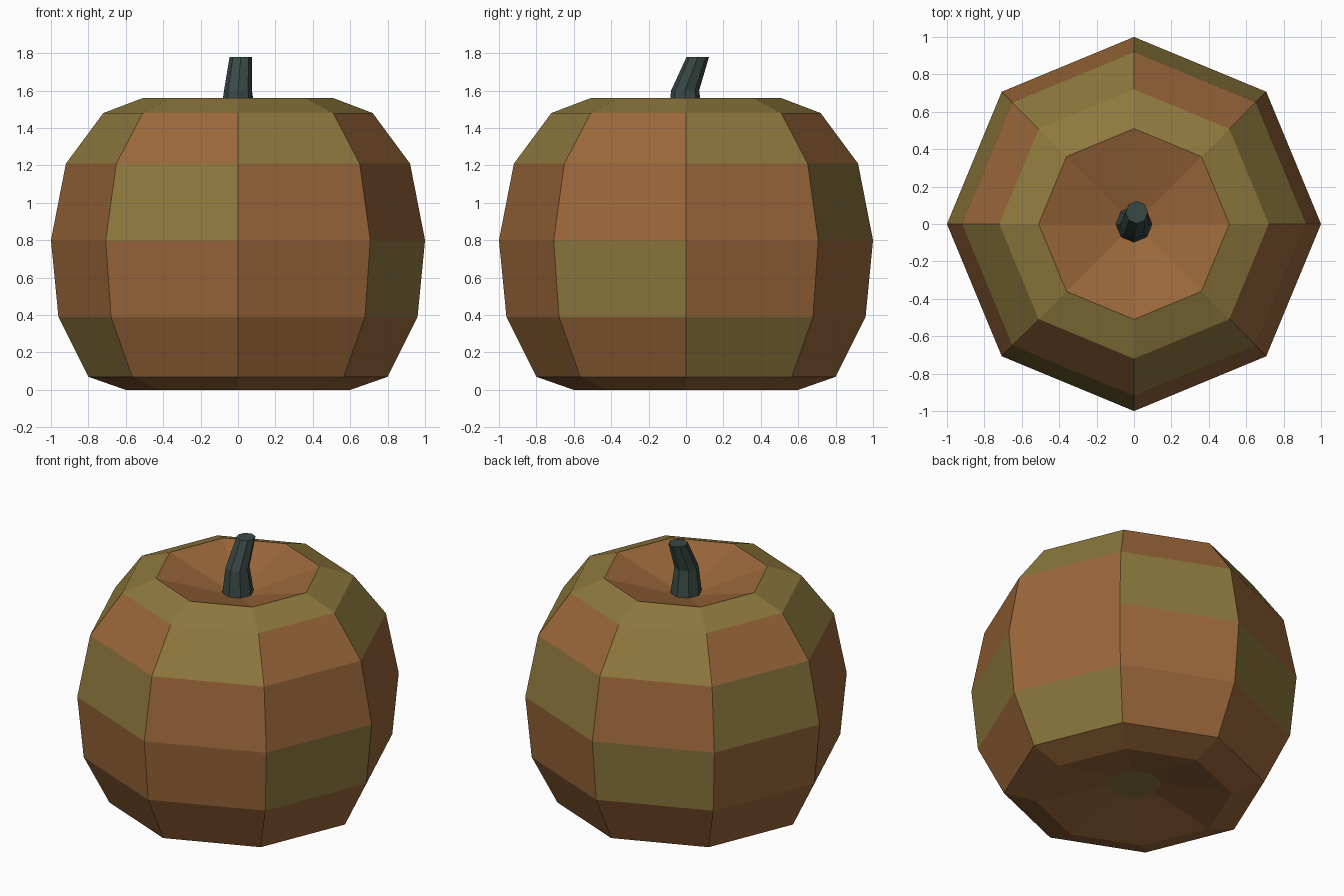
import bpy, bmesh, math

if "Cube" in bpy.data.objects:
    bpy.data.objects.remove(bpy.data.objects["Cube"])

SIDES = 8


def material(name, rgb):
    m = bpy.data.materials.new(name)
    m.diffuse_color = (*rgb, 1)
    m.use_nodes = True
    m.node_tree.nodes["Principled BSDF"].inputs["Base Color"].default_value = m.diffuse_color
    return m


brown = material("warm brown", (0.328, 0.136, 0.042))
olive = material("olive", (0.270, 0.190, 0.047))
stem_green = material("dark stem green", (0.042, 0.066, 0.060))


def lathe(name, rings, mats, pick=lambda row, seg: 0, tip=None, base_mat=0):
    """Skin eight-sided rings (x, y, z, r), bottom to top; cap with a flat base and a flat or pointed top."""
    bm = bmesh.new()
    loops = []
    for x, y, z, r in rings:
        loops.append([bm.verts.new((x + r * math.cos(k * math.tau / SIDES),
                                    y + r * math.sin(k * math.tau / SIDES), z))
                      for k in range(SIDES)])
    for row, (a, b) in enumerate(zip(loops, loops[1:])):
        for k in range(SIDES):
            n = (k + 1) % SIDES
            bm.faces.new((a[k], a[n], b[n], b[k])).material_index = pick(row, k)
    bm.faces.new(loops[0][::-1]).material_index = base_mat
    if tip:
        t = bm.verts.new(tip)
        for k in range(SIDES):
            bm.faces.new((loops[-1][k], loops[-1][(k + 1) % SIDES], t))
    else:
        bm.faces.new(loops[-1])
    mesh = bpy.data.meshes.new(name)
    bm.to_mesh(mesh)
    bm.free()
    for m in mats:
        mesh.materials.append(m)
    ob = bpy.data.objects.new(name, mesh)
    bpy.context.collection.objects.link(ob)
    return ob


# Pumpkin body: hollow underside, round flanks, dished top
profile = [(0.09, 0.17), (0.0, 0.60), (0.07, 0.80), (0.39, 0.96), (0.80, 1.0),
           (1.21, 0.92), (1.48, 0.72), (1.56, 0.51)]
# Olive patches: row -> segments
patches = {2: {0, 4}, 3: {2, 7}, 4: {1, 3, 5}, 5: {0, 2, 4, 6}, 6: set(range(SIDES))}
lathe("pumpkin_body", [(0, 0, z, r) for z, r in profile], [brown, olive],
      pick=lambda row, k: int(k in patches.get(row, ())),
      tip=(0, 0, 1.40), base_mat=1)

# Bent stem rising from the dish
lathe("stem", [(0, 0, 1.41, 0.10), (0, -0.005, 1.60, 0.075), (0.015, 0.063, 1.78, 0.06)],
      [stem_green])
